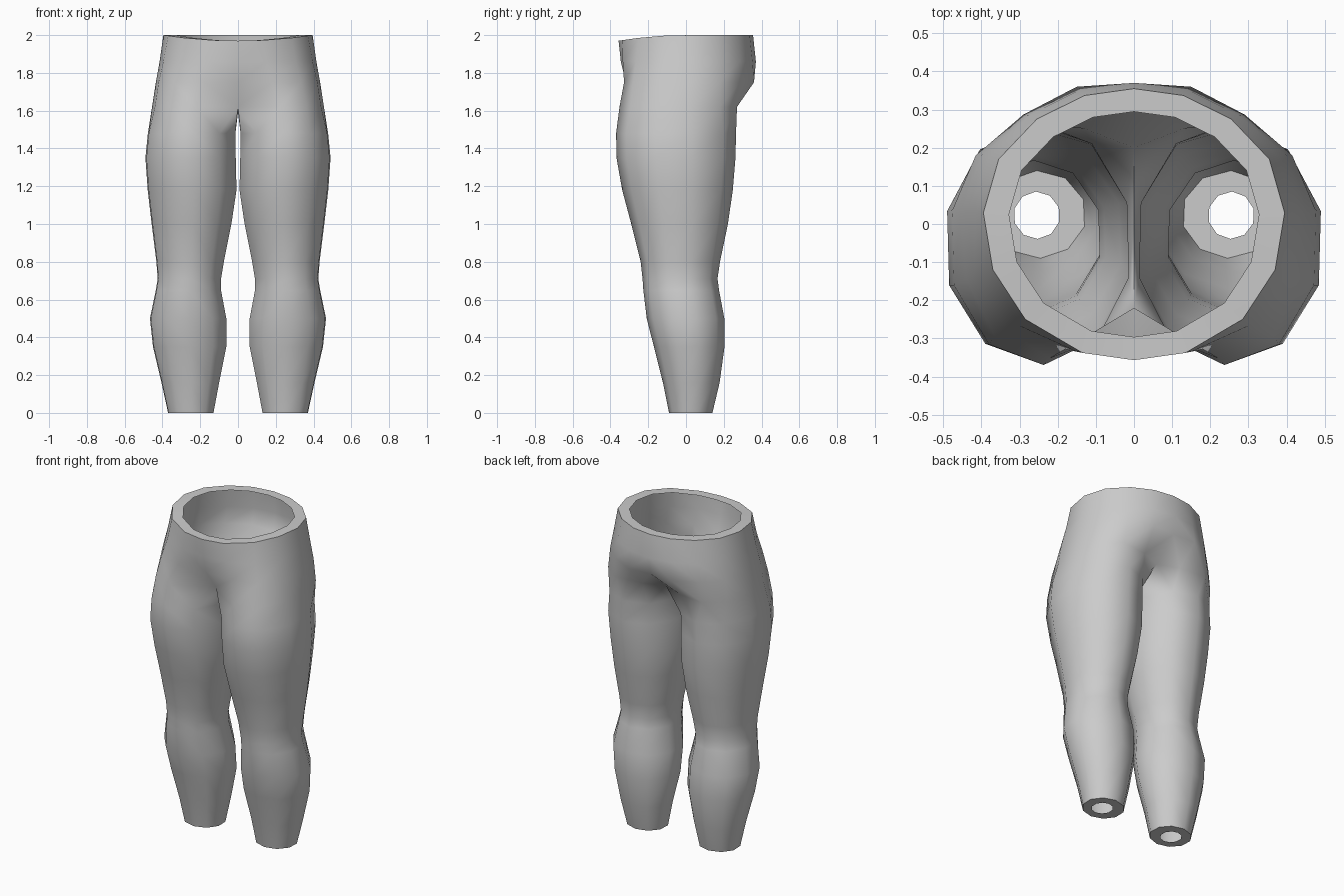
import bpy, bmesh, math

if "Cube" in bpy.data.objects:
    bpy.data.objects.remove(bpy.data.objects["Cube"])

# One flat colour
grey = bpy.data.materials.new("plain grey")
grey.diffuse_color = (0.6, 0.6, 0.6, 1)
grey.use_nodes = True
grey.node_tree.nodes["Principled BSDF"].inputs["Base Color"].default_value = grey.diffuse_color

# Half hip rings from centre back round the side to centre front: (x, y) and z
WAIST = [(0, .355), (.13, .337), (.255, .275), (.355, .17), (.395, .03),
         (.37, -.12), (.285, -.25), (.135, -.338), (0, -.357)]
SEAT = [(0, .37), (.14, .352), (.275, .285), (.38, .175), (.415, .03),
        (.395, -.13), (.305, -.265), (.15, -.335), (0, -.345)]
LOWER_SEAT = [(0, .35), (.15, .36), (.29, .287), (.4, .18), (.435, .03),
              (.42, -.14), (.335, -.28), (.18, -.328), (0, -.318)]
CROTCH = [(0, .2), (.13, .25), (.3, .27), (.415, .18), (.455, .025),
          (.44, -.145), (.365, -.295), (.22, -.352), (0, -.22), (0, 0)]
# Leg levels: z, inner x, outer x, front y, back y
LEG = [(1.48, .014, .477, -.37, .265), (1.35, .012, .49, -.368, .262),
       (1.18, .008, .478, -.338, .248), (1.0, .035, .457, -.29, .222),
       (.8, .075, .432, -.24, .18), (.71, .09, .425, -.23, .167),
       (.65, .09, .435, -.226, .175), (.5, .062, .466, -.208, .203),
       (.35, .062, .45, -.17, .204), (.16, .1, .405, -.122, .178),
       (0, .13, .37, -.09, .14)]


def leg_ring(z, x0, x1, y0, y1):
    """Ten-sided ring fitted to the given box."""
    ring = []
    for k in range(10):
        a = math.radians(16 + 36 * (4 - k))
        ring.append(((x0 + x1) / 2 + (x1 - x0) / 2 * math.cos(a) / .961,
                     (y0 + y1) / 2 + (y1 - y0) / 2 * math.sin(a), z))
    return ring


bm = bmesh.new()


def add(points):
    return [bm.verts.new(p) for p in points]


def bridge(a, b, closed):
    n = len(b) if closed else min(len(a), len(b)) - 1
    for i in range(n):
        j = (i + 1) % len(b)
        bm.faces.new((a[i], a[j], b[j], b[i]))


def waist_z(y):
    return 2 - .03 * (min(y, 0) / .357) ** 2


# Waist rim, a flat band round the opening
rim = add([(x * .83, y * .83, waist_z(y)) for x, y in WAIST])
waist = add([(x, y, waist_z(y)) for x, y in WAIST])
seat = add([(x, y, 1.86) for x, y in SEAT])
lower = add([(x, y, 1.75) for x, y in LOWER_SEAT])
crotch = add([(x, y, 1.59 if i == 9 else 1.62) for i, (x, y) in enumerate(CROTCH)])
for a, b in ((rim, waist), (waist, seat), (seat, lower), (lower, crotch[:9])):
    bridge(a, b, False)

# Leg tube down from the crotch
last = crotch
for level in LEG:
    ring = add(leg_ring(*level))
    bridge(last, ring, True)
    last = ring

# Ankle rim, a flat band round the opening
ankle = add([(.255 + (v.co.x - .25) * .49, .023 + (v.co.y - .025) * .54, 0) for v in last])
bridge(last, ankle, True)

bmesh.ops.recalc_face_normals(bm, faces=bm.faces)
bm.faces.ensure_lookup_table()
# Keep the outside facing outwards
side = max(bm.faces, key=lambda f: f.calc_center_median().x)
if side.normal.x < 0:
    bmesh.ops.reverse_faces(bm, faces=bm.faces)

mesh = bpy.data.meshes.new("trousers")
bm.to_mesh(mesh)
bm.free()
mesh.materials.append(grey)
trousers = bpy.data.objects.new("trousers", mesh)
bpy.context.collection.objects.link(trousers)
bpy.context.view_layer.objects.active = trousers
trousers.select_set(True)

# Second leg
mirror = trousers.modifiers.new("mirror", 'MIRROR')
mirror.use_clip = True
mirror.merge_threshold = .001
bpy.ops.object.modifier_apply(modifier=mirror.name)
bpy.ops.object.shade_smooth_by_angle(angle=math.radians(65))
